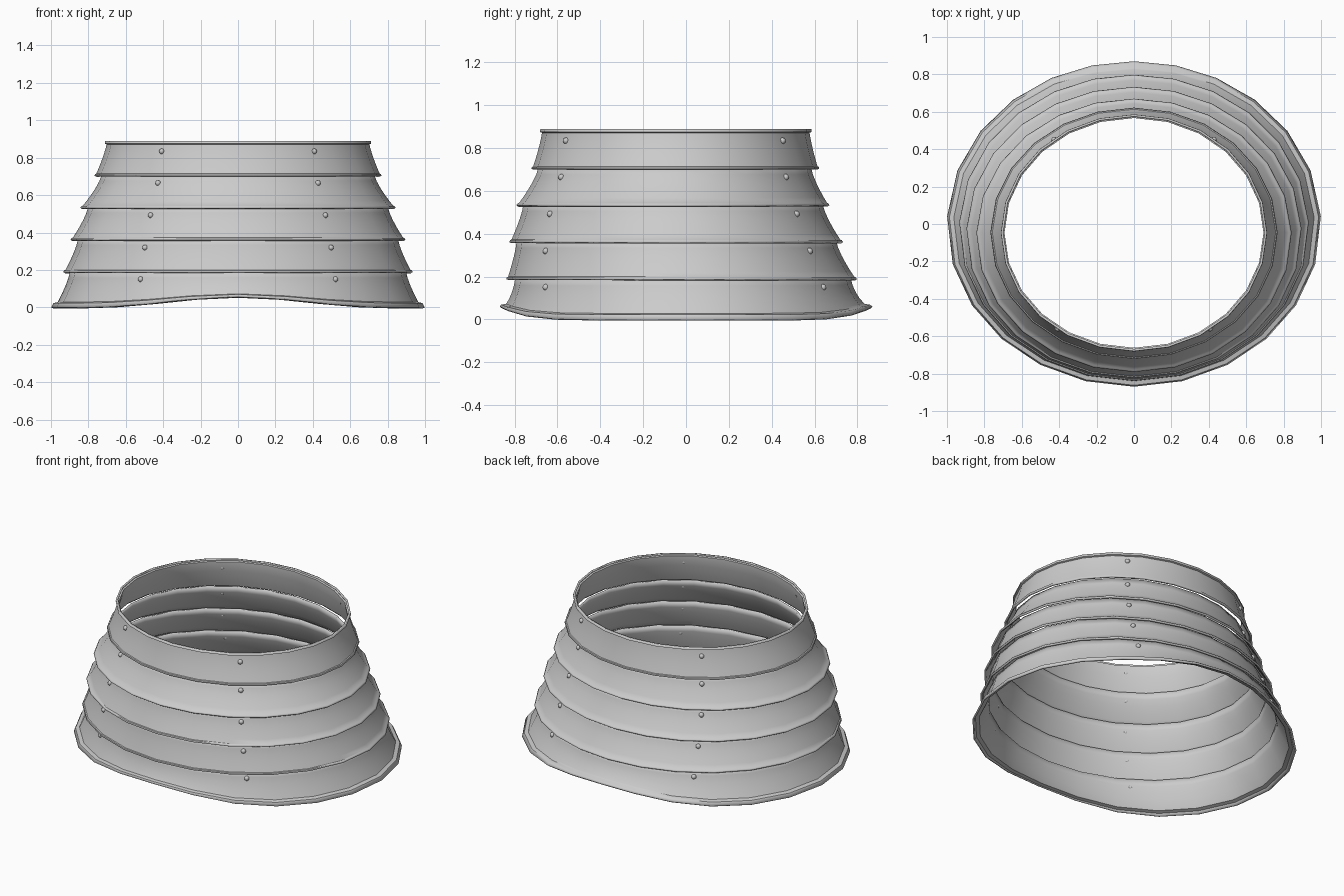
import bpy, bmesh, math
from mathutils import Vector

if "Cube" in bpy.data.objects:
    bpy.data.objects.remove(bpy.data.objects["Cube"], do_unlink=True)

SIDES = 24
HEIGHT = 0.89
STEPS = 5

# One light grey metal for the whole collar
metal = bpy.data.materials.new("light grey metal")
metal.use_nodes = True
colour = (0.6, 0.6, 0.6, 1)
metal.diffuse_color = colour
metal.node_tree.nodes["Principled BSDF"].inputs["Base Color"].default_value = colour

# Band outlines: (height, half width, front y, back y) at upper and lower edge
bands = [
    ((0.89, 0.70, -0.67, 0.575), (0.703, 0.763, -0.717, 0.617)),
    ((0.712, 0.728, -0.688, 0.583), (0.533, 0.838, -0.787, 0.665)),
    ((0.542, 0.80, -0.758, 0.637), (0.361, 0.891, -0.82, 0.728)),
    ((0.37, 0.855, -0.79, 0.70), (0.188, 0.93, -0.834, 0.793)),
    ((0.197, 0.898, -0.797, 0.768), (0.0, 0.98, -0.85, 0.85)),
]


def ring_point(level, degrees, out=0.0, lift=0.0):
    """Point on the oval ring at a level, with the front and back arched up by lift."""
    z, half, front, back = level
    right_angle = degrees
    if degrees > 90:
        right_angle = 180 - degrees
    # The rear corners are drawn slightly back towards the base
    if right_angle > -20:
        bend = math.sin(math.pi * (90 - right_angle) / 110)
        right_angle += 5 * bend * (1 - z / HEIGHT)
    a = math.radians(right_angle)
    side = -1 if degrees > 90 else 1
    x = side * (half + out) * math.cos(a)
    y = (front + back) / 2 + ((back - front) / 2 + out) * math.sin(a)
    return Vector((x, y, z + lift * math.sin(a) ** 8))


def blend(top, bottom, t):
    """Flared profile: steep near the top, spreading toward the lower edge."""
    flare = t ** 1.35
    return (top[0] + (bottom[0] - top[0]) * t,) + tuple(
        a + (b - a) * flare for a, b in zip(top[1:], bottom[1:]))


def build_band(name, top, bottom, first, last):
    rows = []
    span = top[0] - bottom[0]
    lip = 0.022 if last else 0.009
    lip_out = 0.02 if last else 0.005
    stops = [(i / STEPS, 0.0) for i in range(STEPS)]
    if first:
        stops = [(0, 0.01), (0.08, 0.01), (0.1, 0.0)] + stops[1:]
    stops += [(1 - lip * 1.3 / span, 0.0), (1 - lip / span, lip_out), (1, lip_out)]
    bm = bmesh.new()
    for t, out in stops:
        level = blend(top, bottom, t)
        lift = 0.06 * t * t if last else 0
        rows.append([bm.verts.new(ring_point(level, -90 + 360 * k / SIDES, out, lift))
                     for k in range(SIDES)])
    for upper, lower in zip(rows, rows[1:]):
        for k in range(SIDES):
            n = (k + 1) % SIDES
            bm.faces.new((upper[k], lower[k], lower[n], upper[n]))
    mesh = bpy.data.meshes.new(name)
    bm.to_mesh(mesh)
    bm.free()
    obj = bpy.data.objects.new(name, mesh)
    bpy.context.collection.objects.link(obj)
    mesh.materials.append(metal)
    shell = obj.modifiers.new("sheet thickness", "SOLIDIFY")
    shell.thickness = 0.012
    shell.offset = -1
    return obj


def build_rivets(name, top, bottom, last):
    """Four small domed rivets, sitting on the facets of one band."""
    bm = bmesh.new()
    z = bottom[0] + (0.15 if last else 0.131)
    level = blend(top, bottom, (top[0] - z) / (top[0] - bottom[0]))
    for y_side in (-1, 1):
        a, b = ring_point(level, 45 * y_side), ring_point(level, 60 * y_side)
        spot = a.lerp(b, 0.65 if y_side < 0 else 0.5)
        for x_side in (-1, 1):
            ball = bmesh.ops.create_uvsphere(bm, u_segments=10, v_segments=6, radius=0.015)
            bmesh.ops.translate(bm, verts=ball["verts"],
                                vec=(spot.x * x_side, spot.y, spot.z))
    mesh = bpy.data.meshes.new(name)
    bm.to_mesh(mesh)
    bm.free()
    obj = bpy.data.objects.new(name, mesh)
    bpy.context.collection.objects.link(obj)
    mesh.materials.append(metal)
    return obj


# Overlapping bands from top to bottom, each with its rivets
parts = []
names = ["top", "upper", "middle", "lower", "base"]
for name, (top, bottom) in zip(names, bands):
    last = name == "base"
    parts.append(build_band(name + "_band", top, bottom, name == "top", last))
    parts.append(build_rivets(name + "_rivets", top, bottom, last))

# Smooth sheet surfaces with crisp edges
bpy.ops.object.select_all(action="DESELECT")
for obj in parts:
    obj.select_set(True)
bpy.context.view_layer.objects.active = parts[0]
bpy.ops.object.shade_smooth_by_angle(angle=math.radians(40))
